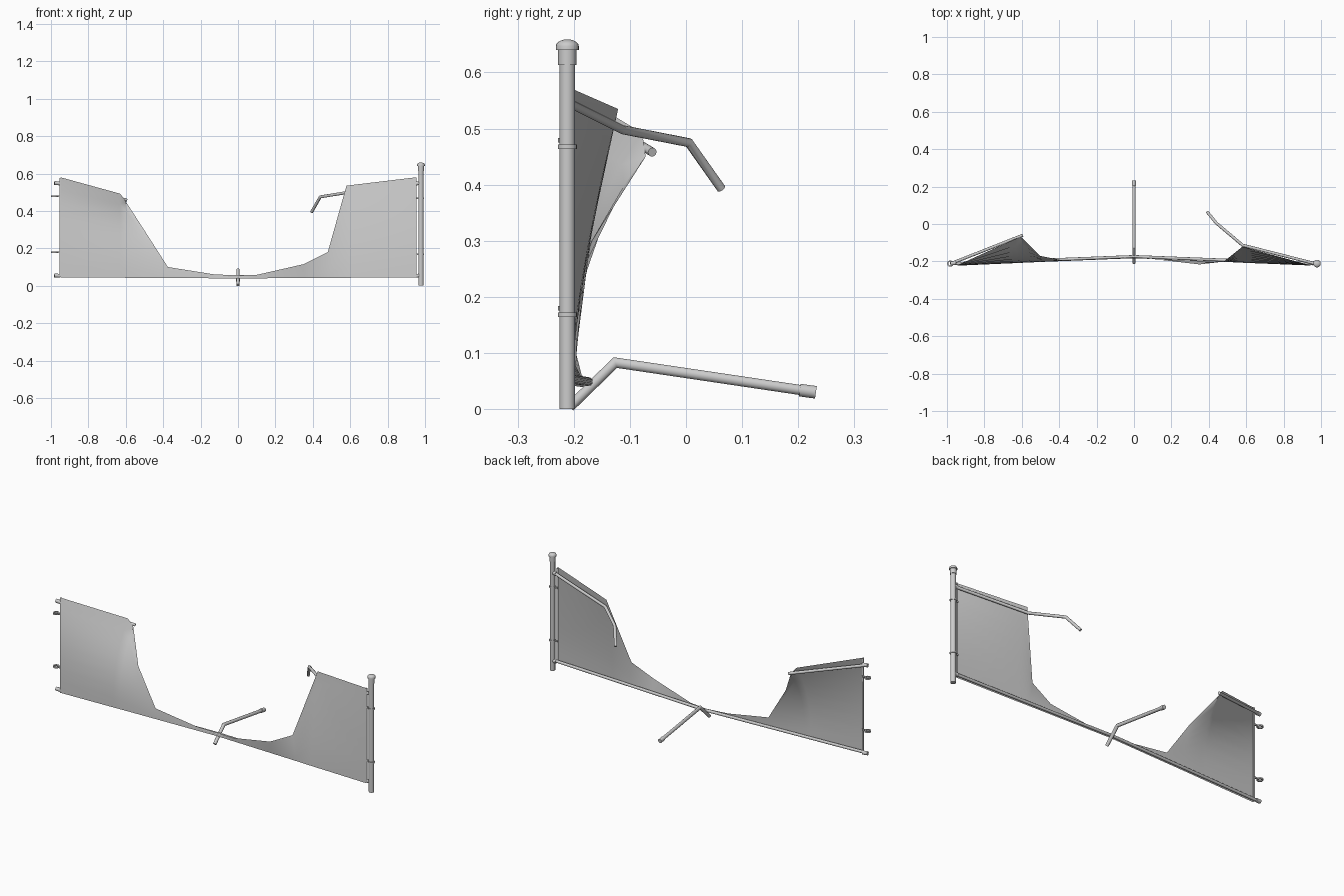
import bpy, bmesh, math
from mathutils import Vector

if "Cube" in bpy.data.objects:
    bpy.data.objects.remove(bpy.data.objects["Cube"])


def shade(ob):
    bpy.ops.object.select_all(action='DESELECT')
    ob.select_set(True)
    bpy.context.view_layer.objects.active = ob
    bpy.ops.object.shade_smooth_by_angle(angle=math.radians(35))


def make(name, bm):
    me = bpy.data.meshes.new(name)
    bm.to_mesh(me)
    bm.free()
    ob = bpy.data.objects.new(name, me)
    bpy.context.collection.objects.link(ob)
    shade(ob)
    return ob


def tube(name, pts, r, sides=14):
    """Capped pipe along a path, with mitred bends."""
    bm = bmesh.new()
    pts = [Vector(p) for p in pts]
    d = [(b - a).normalized() for a, b in zip(pts, pts[1:])]
    ref = Vector((0, 0, 1)) if abs(d[0].z) < 0.9 else Vector((1, 0, 0))
    u = d[0].cross(ref).normalized()
    v = d[0].cross(u)
    ring = [pts[0] + r * (u * math.cos(t) + v * math.sin(t))
            for t in (2 * math.pi * i / sides for i in range(sides))]
    rings = [ring]
    for i in range(1, len(pts)):
        n = (d[i - 1] + d[min(i, len(d) - 1)]).normalized()
        # slide the previous ring along its segment onto the mitre plane
        ring = [p + d[i - 1] * ((pts[i] - p).dot(n) / d[i - 1].dot(n)) for p in ring]
        rings.append(ring)
    vs = [[bm.verts.new(p) for p in q] for q in rings]
    for a, b in zip(vs, vs[1:]):
        for i in range(sides):
            j = (i + 1) % sides
            bm.faces.new((a[i], a[j], b[j], b[i]))
    bm.faces.new(vs[0])
    bm.faces.new(vs[-1])
    bmesh.ops.recalc_face_normals(bm, faces=bm.faces)
    return make(name, bm)


def lathe(name, x, y, profile, sides=20):
    """Solid turned around a vertical axis from (radius, z) points."""
    bm = bmesh.new()
    vs = [bm.verts.new((x + r, y, z)) for r, z in profile]
    es = [bm.edges.new(e) for e in zip(vs, vs[1:])]
    bmesh.ops.spin(bm, geom=vs + es, cent=(x, y, 0), axis=(0, 0, 1),
                   angle=2 * math.pi, steps=sides)
    bmesh.ops.remove_doubles(bm, verts=bm.verts, dist=1e-5)
    bmesh.ops.recalc_face_normals(bm, faces=bm.faces)
    return make(name, bm)


def box(name, centre, size):
    bm = bmesh.new()
    bmesh.ops.create_cube(bm, size=1)
    for v in bm.verts:
        v.co = Vector(centre) + Vector(c * s for c, s in zip(v.co, size))
    return make(name, bm)


PX, PY = 0.978, -0.2115

# standing end post with sleeve and domed cap
lathe("end_post", PX, PY, [(0, 0), (0.014, 0), (0.014, 0.63), (0, 0.63)])
dome = [(0.0205 * math.cos(a), 0.647 + 0.012 * math.sin(a))
        for a in (math.pi / 2 * i / 5 for i in range(5))]
lathe("post_cap", PX, PY, [(0, 0.613), (0.0165, 0.613), (0.0165, 0.64), (0.0205, 0.64)]
      + dome + [(0, 0.659)])

# bands, tension bars and rail end cups at both sides
for side, sx, zs in (("left", -1, (0.18, 0.479)), ("right", 1, (0.168, 0.468))):
    inner = 0.010 if sx < 0 else 0.014
    for z in zs:
        lathe(f"band_{side}", sx * PX - (0.004 if sx < 0 else 0), PY,
              [(inner, z - 0.004), (0.017, z - 0.004), (0.017, z + 0.004),
               (inner, z + 0.004), (inner, z - 0.004)])
        box(f"band_tongue_{side}", (sx * 0.956, PY, z), (0.018, 0.007, 0.008))
    box(f"tension_bar_{side}", (sx * 0.949, -0.216, 0.312), (0.010, 0.004, 0.53))
    for z in (0.055, 0.549):
        tube(f"rail_cup_{side}", [(sx * 0.982, PY, z), (sx * 0.953, PY + 0.003, z - 0.002)], 0.0105)

# bottom rail bowed backwards, broken top rail pieces
tube("bottom_rail", [(-0.965, -0.212, 0.055), (0, -0.174, 0.049), (0.965, -0.212, 0.055)], 0.008)
tube("top_rail_left", [(-0.965, -0.206, 0.547), (-0.595, -0.06, 0.458)], 0.008)
tube("top_rail_right", [(0.965, -0.211, 0.547), (0.58, -0.113, 0.498),
                        (0.44, 0.005, 0.475), (0.393, 0.063, 0.393)], 0.008)

# middle post bent flat to the ground
tube("bent_post", [(0, -0.207, 0.004), (0, -0.126, 0.083), (0, 0.225, 0.031)], 0.0092)
tube("bent_post_end", [(0, 0.203, 0.034), (0, 0.2315, 0.03)], 0.0115)

# torn fence sheet: columns from bottom edge to torn top edge
# (bottom x, bottom y, top x, top y, top z, bend exponent)
columns = [
    (-0.95, -0.223, -0.95, -0.223, 0.580, 1), (-0.63, -0.209, -0.63, -0.078, 0.492, 2.5),
    (-0.59, -0.207, -0.60, -0.072, 0.450, 2.5), (-0.48, -0.202, -0.50, -0.171, 0.295, 1.5),
    (-0.375, -0.198, -0.375, -0.196, 0.100, 1), (-0.13, -0.188, -0.13, -0.186, 0.061, 1),
    (0.0, -0.183, 0.0, -0.180, 0.055, 1), (0.10, -0.187, 0.10, -0.187, 0.058, 1),
    (0.35, -0.197, 0.35, -0.216, 0.115, 1), (0.50, -0.203, 0.48, -0.201, 0.180, 1),
    (0.60, -0.208, 0.58, -0.121, 0.535, 1.4), (0.955, -0.222, 0.955, -0.224, 0.580, 1)]
bm = bmesh.new()
ROWS = 8
grid = []
for bx, by, tx, ty, tz, bend in columns:
    a = Vector((bx, by, 0.039 + 0.006 * abs(bx)))
    b = Vector((tx, ty, tz))
    col = []
    for i in range(ROWS + 1):
        p = a.lerp(b, i / ROWS)
        p.y = by + (ty - by) * (i / ROWS) ** bend
        col.append(bm.verts.new(p))
    grid.append(col)
for c, d in zip(grid, grid[1:]):
    for i in range(ROWS):
        bm.faces.new((c[i], d[i], d[i + 1], c[i + 1]))
make("fence_sheet", bm)
